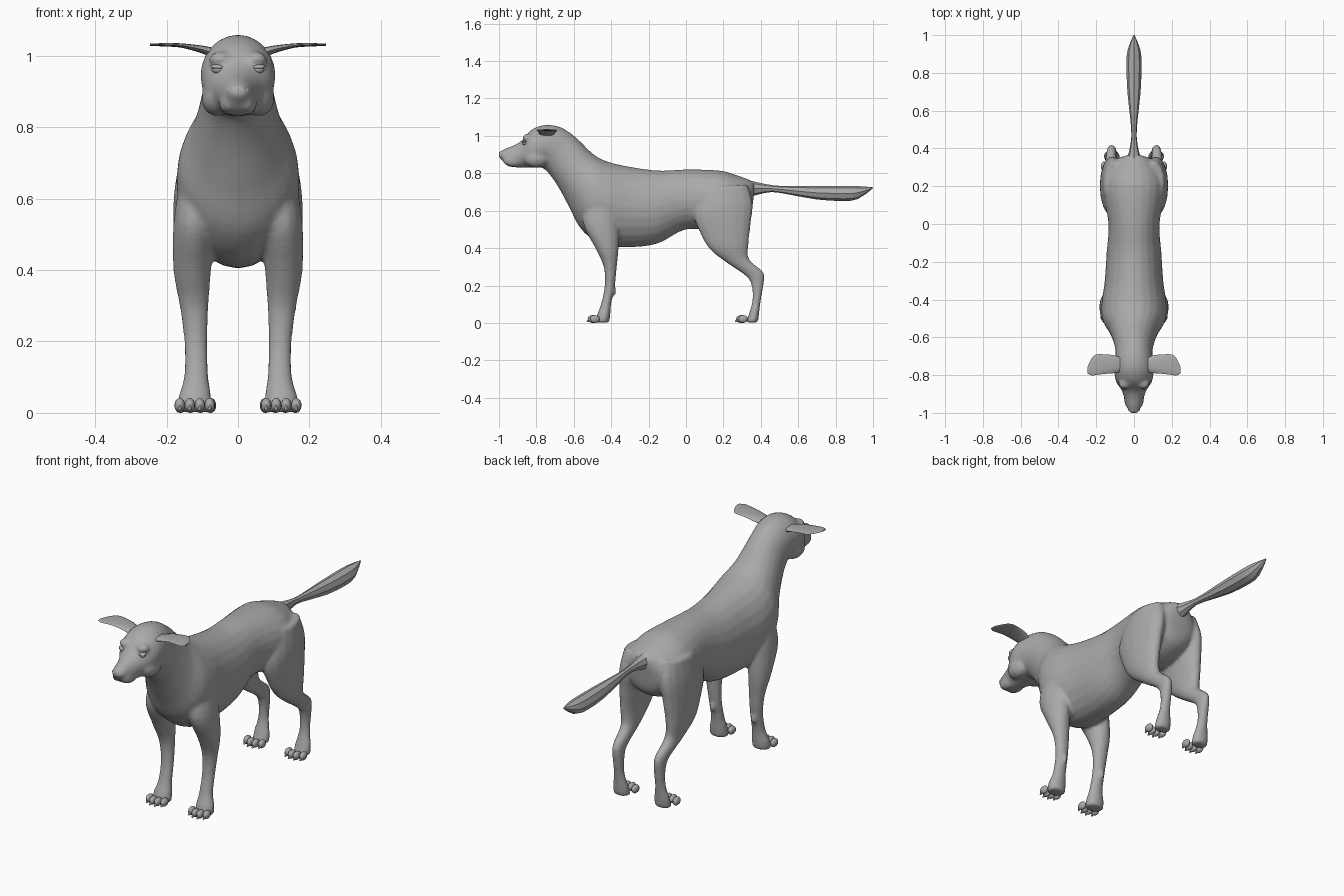
import bpy
import bmesh
import math
from mathutils import Vector, Matrix

cube = bpy.data.objects.get("Cube")
if cube:
    bpy.data.objects.remove(cube, do_unlink=True)

grey = bpy.data.materials.new("coat_grey")
grey.use_nodes = True
colour = (0.4, 0.4, 0.4, 1)
grey.diffuse_color = colour
grey.node_tree.nodes["Principled BSDF"].inputs["Base Color"].default_value = colour


def spline(keys, steps):
    """Catmull-Rom interpolation of rows of numbers."""
    rows = []
    last = len(keys) - 1
    for i in range(last):
        a, b, c, d = (keys[min(max(i + o, 0), last)] for o in (-1, 0, 1, 2))
        for s in range(steps):
            t = s / steps
            rows.append([q + 0.5 * t * (r - p + t * (2 * p - 5 * q + 4 * r - w
                         + t * (3 * (q - r) + w - p)))
                         for p, q, r, w in zip(a, b, c, d)])
    rows.append(list(keys[-1]))
    return rows


def loft(bm, rings, sides):
    """Skin elliptical rings, each a (centre, axis, axis) triple."""
    loops = []
    for centre, u, v in rings:
        angles = [2 * math.pi * i / sides for i in range(sides)]
        loops.append([bm.verts.new(centre + u * math.cos(a) + v * math.sin(a))
                      for a in angles])
    for low, high in zip(loops, loops[1:]):
        for i in range(sides):
            j = (i + 1) % sides
            bm.faces.new((low[i], low[j], high[j], high[i]))
    bm.faces.new(loops[0])
    bm.faces.new(loops[-1])


def profile_rings(keys, side=1, steps=4):
    """Rows hold y, z of two opposite outline points, x centre, half width."""
    rings = []
    for ya, za, yb, zb, x, w in spline(keys, steps):
        a, b = Vector((side * x, ya, za)), Vector((side * x, yb, zb))
        rings.append(((a + b) / 2, (a - b) / 2, Vector((max(w, 0.002), 0, 0))))
    return rings


def blob(bm, centre, size, tilt=0):
    """Ellipsoid given its centre and half sizes."""
    matrix = (Matrix.Translation(centre) @ Matrix.Rotation(tilt, 4, "X")
              @ Matrix.Diagonal((*size, 1)))
    bmesh.ops.create_uvsphere(bm, u_segments=12, v_segments=8, radius=1, matrix=matrix)


def finish(name, bm, angle=40):
    bmesh.ops.recalc_face_normals(bm, faces=bm.faces)
    mesh = bpy.data.meshes.new(name)
    bm.to_mesh(mesh)
    bm.free()
    mesh.materials.append(grey)
    obj = bpy.data.objects.new(name, mesh)
    bpy.context.collection.objects.link(obj)
    bpy.ops.object.select_all(action="DESELECT")
    obj.select_set(True)
    bpy.context.view_layer.objects.active = obj
    bpy.ops.object.shade_smooth_by_angle(angle=math.radians(angle))
    return obj


# Trunk, neck and head from rump to nose
trunk = [
    (.37, .745, .36, .66, 0, .03),
    (.34, .765, .34, .56, 0, .10),
    (.27, .79, .27, .51, 0, .15),
    (.18, .815, .17, .49, 0, .165),
    (0, .82, 0, .5, 0, .135),
    (-.15, .815, -.15, .425, 0, .145),
    (-.3, .835, -.3, .405, 0, .155),
    (-.40, .857, -.45, .42, 0, .172),
    (-.46, .88, -.56, .50, 0, .165),
    (-.51, .915, -.625, .62, 0, .13),
    (-.56, .965, -.685, .73, 0, .108),
    (-.61, 1.01, -.735, .80, 0, .098),
    (-.68, 1.05, -.77, .83, 0, .100),
    (-.76, 1.058, -.80, .83, 0, .105),
    (-.83, 1.03, -.83, .83, 0, .095),
    (-.88, .975, -.87, .83, 0, .068),
    (-.92, .95, -.92, .832, 0, .052),
    (-.96, .935, -.955, .84, 0, .042),
    (-.99, .92, -.985, .87, 0, .03),
    (-1.002, .908, -1, .885, 0, .018),
]

# Legs from shoulder or hip down to the paw
front_leg = [
    (-.53, .66, -.38, .68, .105, .055),
    (-.55, .53, -.36, .53, .121, .060),
    (-.485, .4, -.36, .4, .128, .053),
    (-.44, .3, -.37, .3, .123, .041),
    (-.435, .2, -.38, .2, .118, .033),
    (-.455, .1, -.40, .1, .117, .035),
    (-.475, .045, -.405, .04, .121, .047),
    (-.485, .002, -.41, .002, .121, .047),
]
hind_leg = [
    (.10, .72, .33, .74, .10, .06),
    (.04, .59, .358, .64, .115, .064),
    (.08, .47, .347, .53, .125, .055),
    (.13, .39, .335, .42, .13, .045),
    (.22, .32, .338, .34, .125, .035),
    (.32, .25, .412, .275, .12, .027),
    (.35, .2, .417, .22, .118, .026),
    (.355, .12, .40, .12, .118, .027),
    (.335, .045, .39, .04, .118, .042),
    (.32, .002, .385, .002, .118, .042),
]

body = bmesh.new()
loft(body, profile_rings(trunk), 24)
for side in (1, -1):
    loft(body, profile_rings(front_leg, side), 16)
    loft(body, profile_rings(hind_leg, side), 16)
    # Cheek, hanging lip and brow
    blob(body, (side * .058, -.80, .88), (.045, .07, .05))
    blob(body, (side * .026, -.92, .868), (.028, .06, .034))
    blob(body, (side * .05, -.845, .99), (.032, .03, .022))
    # Dewclaw pad behind the wrist
    blob(body, (side * .118, -.383, .17), (.012, .012, .022))
body_obj = finish("body", body)
remesh = body_obj.modifiers.new("blend", "REMESH")
remesh.mode = "VOXEL"
remesh.voxel_size = 0.009
remesh.use_smooth_shade = True
soften = body_obj.modifiers.new("soften", "SMOOTH")
soften.factor = 0.5
soften.iterations = 5

# Tail, thin at the root and brush shaped towards the tip
tail_keys = [
    (.33, .765, .33, .67, 0, .045),
    (.39, .75, .38, .685, 0, .026),
    (.47, .735, .46, .70, 0, .014),
    (.56, .732, .56, .685, 0, .02),
    (.70, .732, .70, .66, 0, .035),
    (.85, .732, .84, .652, 0, .04),
    (.93, .731, .92, .663, 0, .033),
    (1, .725, 1, .72, 0, .003),
]
tail = bmesh.new()
loft(tail, profile_rings(tail_keys, steps=2), 8)
finish("tail", tail, 30)

# Ears: thin flaps held out sideways (x, y, z, half depth, half thickness)
ear_keys = [
    (.075, -.745, 1.01, .040, .014),
    (.11, -.742, 1.02, .048, .010),
    (.16, -.742, 1.029, .052, .006),
    (.20, -.745, 1.031, .054, .005),
    (.225, -.757, 1.031, .045, .004),
    (.247, -.775, 1.031, .016, .003),
]
for side, label in ((1, "left"), (-1, "right")):
    ear = bmesh.new()
    loft(ear, [(Vector((side * x, y, z)), Vector((0, d, 0)), Vector((0, 0, t)))
               for x, y, z, d, t in spline(ear_keys, 3)], 12)
    finish(label + "_ear", ear)

    # Eye with a heavy upper lid
    eye = bmesh.new()
    blob(eye, (side * .056, -.862, .962), (.018, .014, .012))
    blob(eye, (side * .056, -.862, .970), (.021, .015, .007), .3)
    finish(label + "_eye", eye)

    # Toes and claws on both paws
    for name, x, y in (("front", .121, -.488), ("hind", .118, .305)):
        toes = bmesh.new()
        for i in range(4):
            spread = (i - 1.5) * .028
            reach = y - (.012 if i in (1, 2) else 0)
            blob(toes, (side * (x + spread), reach, .021), (.015, .026, .021))
            blob(toes, (side * (x + spread), reach - .02, .012), (.005, .012, .007), .4)
        finish(label + "_" + name + "_toes", toes)

# Nose pad with nostril wings
nose = bmesh.new()
blob(nose, (0, -.983, .905), (.026, .017, .016))
for side in (1, -1):
    blob(nose, (side * .02, -.978, .9), (.013, .014, .011))
finish("nose", nose)
